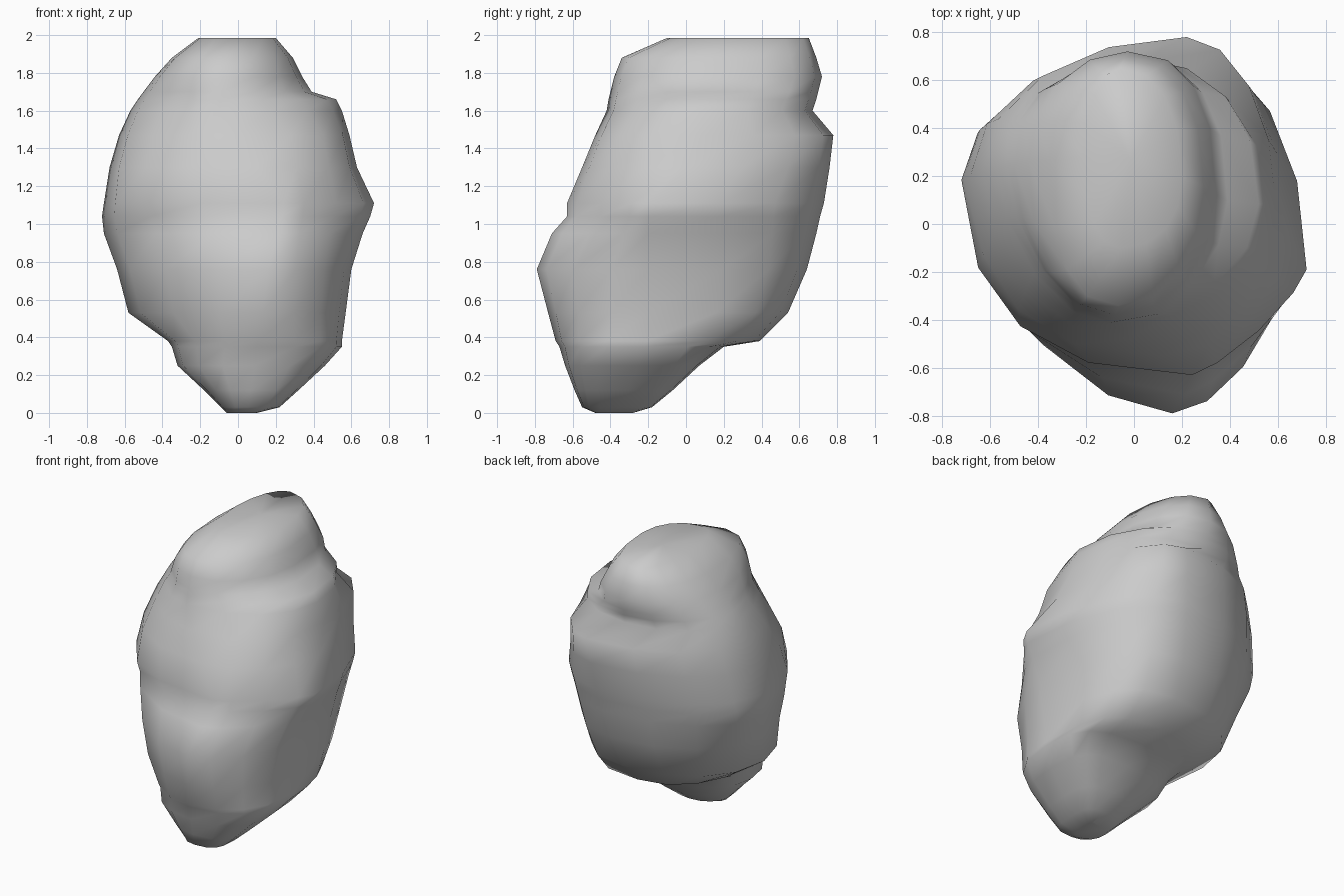
import bpy
import bmesh
import math

SIDES = 16

# Silhouette of the boulder: height, right side, left side, front, back
OUTLINE = [
    (0.00, -0.06, 0.10, -0.48, -0.28),
    (0.03, -0.09, 0.22, -0.55, -0.18),
    (0.12, -0.18, 0.32, -0.59, -0.07),
    (0.25, -0.32, 0.46, -0.64, 0.07),
    (0.35, -0.35, 0.55, -0.67, 0.20),
    (0.38, -0.37, 0.55, -0.69, 0.39),
    (0.53, -0.58, 0.57, -0.73, 0.54),
    (0.76, -0.64, 0.60, -0.79, 0.64),
    (0.95, -0.71, 0.66, -0.71, 0.69),
    (1.04, -0.72, 0.70, -0.63, 0.71),
    (1.11, -0.71, 0.72, -0.63, 0.73),
    (1.30, -0.68, 0.63, -0.55, 0.76),
    (1.47, -0.63, 0.59, -0.48, 0.78),
    (1.60, -0.57, 0.55, -0.42, 0.67),
    (1.66, -0.53, 0.52, -0.41, 0.69),
    (1.70, -0.50, 0.39, -0.40, 0.70),
    (1.78, -0.44, 0.34, -0.38, 0.72),
    (1.88, -0.35, 0.29, -0.34, 0.69),
    (1.985, -0.21, 0.20, -0.10, 0.65),
]

# Ridges: how the outermost line of each side wanders with height
RIGHT_RIDGE = [(0, -0.35), (0.4, -0.2), (0.55, 0), (1, 0.18), (2, 0.28)]
LEFT_RIDGE = [(0, -0.35), (0.4, -0.2), (1.1, -0.2), (1.4, 0.1), (1.65, 0.08), (2, 0.2)]
FRONT_RIDGE = [(0, 0.05), (0.76, 0.16), (1.1, 0.25), (1.3, 0.1), (1.6, -0.1), (2, -0.05)]
BACK_RIDGE = [(0, 0.1), (0.5, 0.1), (1.47, 0.22), (1.6, 0), (2, -0.06)]

# Corners: roundness of each diagonal with height, where one is an ellipse,
# less is fuller, two is straight and more is hollow
CORNERS = {
    ("right", "front"): [(0, 0.8), (0.3, 0.95), (0.55, 1.2), (0.9, 1.1), (1.1, 0.82),
                         (1.35, 0.85), (1.65, 1.2), (1.85, 0.8), (2, 0.9)],
    ("left", "front"): [(0, 0.6), (0.25, 0.7), (0.5, 1), (0.76, 1.15), (1.1, 1.6),
                        (1.3, 0.95), (1.47, 0.75), (1.66, 1.05), (2, 0.9)],
    ("right", "back"): [(0, 0.9), (0.5, 0.9), (1, 1.02), (1.5, 1), (2, 1)],
    ("left", "back"): [(0, 0.7), (0.25, 0.55), (0.5, 0.75), (0.8, 0.8), (1.1, 0.95),
                       (1.47, 1.02), (1.75, 0.8), (2, 0.9)],
}


def follow(ridge, height):
    """Linear position along a ridge at the given height."""
    for (low, start), (high, end) in zip(ridge, ridge[1:]):
        if height <= high:
            return start + (end - start) * (height - low) / (high - low)
    return ridge[-1][1]


def section(height, right, left, front, back):
    """Closed ring of points through the four extremes at one height."""
    points = []
    for step in range(SIDES):
        angle = math.tau * step / SIDES
        across, along = math.cos(angle), math.sin(angle)
        side = "left" if across > 0 else "right"
        end = "back" if along > 0 else "front"
        middle_x = follow(BACK_RIDGE if end == "back" else FRONT_RIDGE, height)
        middle_y = follow(LEFT_RIDGE if side == "left" else RIGHT_RIDGE, height)
        # keep the ridges inside the silhouette
        middle_x = min(max(middle_x, right), left)
        middle_y = min(max(middle_y, front), back)
        power = follow(CORNERS[side, end], height)
        reach_x = (left if side == "left" else right) - middle_x
        reach_y = (back if end == "back" else front) - middle_y
        points.append((middle_x + reach_x * abs(across) ** power,
                       middle_y + reach_y * abs(along) ** power,
                       height))
    return points


def stone_material():
    grey = (0.6, 0.6, 0.6, 1)
    material = bpy.data.materials.new("stone grey")
    material.use_nodes = True
    material.diffuse_color = grey
    shader = material.node_tree.nodes["Principled BSDF"]
    shader.inputs["Base Color"].default_value = grey
    shader.inputs["Roughness"].default_value = 0.9
    return material


def build_boulder():
    bm = bmesh.new()
    rings = [[bm.verts.new(p) for p in section(*row)] for row in OUTLINE]
    for lower, upper in zip(rings, rings[1:]):
        for i in range(SIDES):
            j = (i + 1) % SIDES
            bm.faces.new((lower[i], lower[j], upper[j], upper[i]))
    # bottom, and a slightly raised crown
    bm.faces.new(rings[0][::-1])
    crown = bm.faces.new(rings[-1])
    bmesh.ops.poke(bm, faces=[crown], offset=0.015)
    bmesh.ops.recalc_face_normals(bm, faces=bm.faces)
    mesh = bpy.data.meshes.new("boulder")
    bm.to_mesh(mesh)
    bm.free()
    mesh.materials.append(stone_material())
    boulder = bpy.data.objects.new("boulder", mesh)
    bpy.context.collection.objects.link(boulder)
    bpy.context.view_layer.objects.active = boulder
    boulder.select_set(True)
    bpy.ops.object.shade_smooth_by_angle(angle=math.radians(75))


default_cube = bpy.data.objects.get("Cube")
if default_cube:
    bpy.data.objects.remove(default_cube)
build_boulder()
